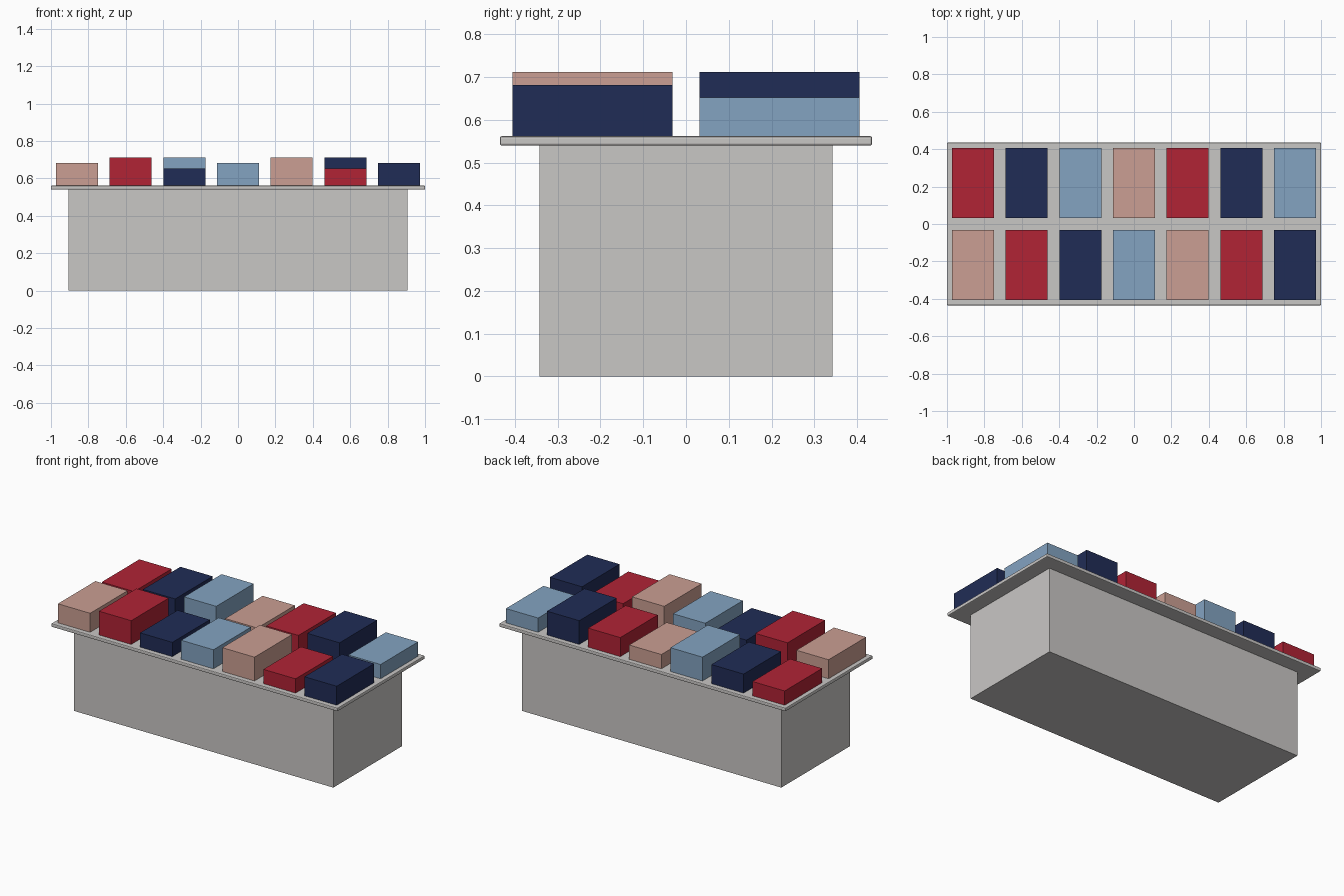
import bpy

if "Cube" in bpy.data.objects:
    bpy.data.objects.remove(bpy.data.objects["Cube"])


def linear(c):
    c /= 255
    return c / 12.92 if c <= 0.04045 else ((c + 0.055) / 1.055) ** 2.4


def material(name, rgb):
    m = bpy.data.materials.new(name)
    m.diffuse_color = (*[linear(c) for c in rgb], 1)
    m.use_nodes = True
    m.node_tree.nodes["Principled BSDF"].inputs["Base Color"].default_value = m.diffuse_color
    return m


def box(name, centre, size, mat):
    """Box given by its base centre and its full size."""
    x, y, z = centre
    bpy.ops.mesh.primitive_cube_add(size=1, location=(x, y, z + size[2] / 2))
    ob = bpy.context.object
    ob.name = name
    ob.scale = size
    bpy.ops.object.transform_apply(location=False, rotation=False, scale=True)
    ob.data.materials.append(mat)
    return ob


grey = material("light grey", (201, 199, 197))
peach = material("dusty pink", (203, 159, 147))
red = material("red", (177, 35, 53))
navy = material("navy", (32, 44, 86))
blue = material("pale blue", (131, 163, 193))
cycle = [peach, red, navy, blue]

# Table body and overhanging top with a rounded rim
SLAB_Z, TOP_Z = 0.54, 0.562
box("table_body", (0, 0, 0), (1.812, 0.686, SLAB_Z), grey)
slab = box("table_top", (0, 0, SLAB_Z), (2.0, 0.871, TOP_Z - SLAB_Z), grey)
bevel = slab.modifiers.new("rim", 'BEVEL')
bevel.width = 0.005
bevel.segments = 2

# Two rows of folded stacks, colours and heights cycling along each row
heights = [0.09, 0.12, 0.15]
for row, (label, y) in enumerate((("front", -0.219), ("back", 0.219))):
    for i in range(7):
        h = heights[(i + 1 - row) % 3]
        box(f"{label}_stack_{i + 1}", ((i - 3) * 0.287, y, TOP_Z),
            (0.225, 0.374, h), cycle[(i + row) % 4])
